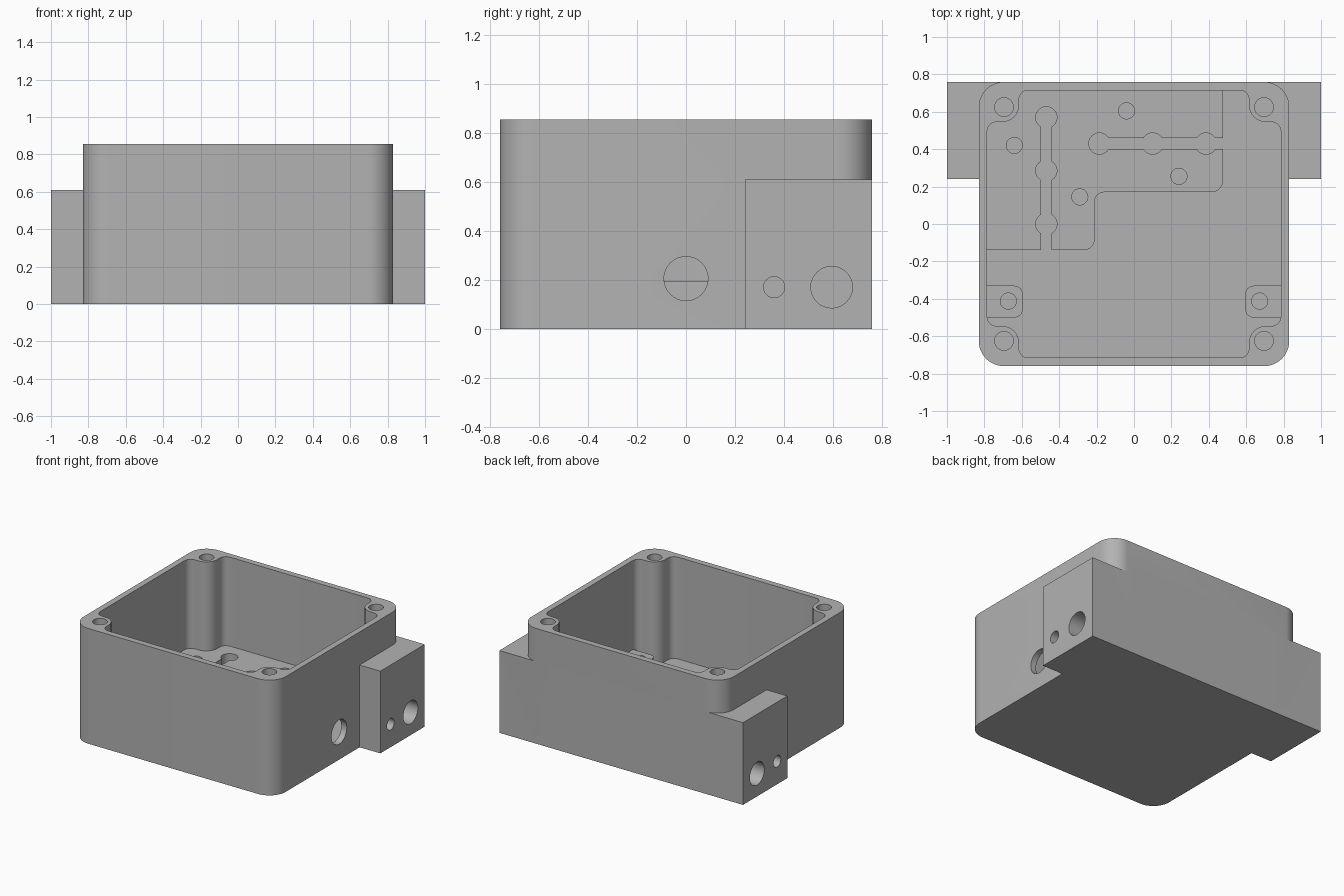
import bpy, bmesh, math
from mathutils import Vector, Matrix

if "Cube" in bpy.data.objects:
    bpy.data.objects.remove(bpy.data.objects["Cube"], do_unlink=True)

grey = bpy.data.materials.new("plain grey")
grey.use_nodes = True
colour = (0.45, 0.45, 0.45, 1)
grey.diffuse_color = colour
grey.node_tree.nodes["Principled BSDF"].inputs["Base Color"].default_value = colour

FLOOR, STEP, TOP = 0.1, 0.195, 0.855


def rounded(corners, steps=8):
    """Outline from (x, y, radius) corners, each rounded by an arc."""
    out = []
    for i, (x, y, r) in enumerate(corners):
        p = Vector((x, y))
        if r == 0:
            out.append(p)
            continue
        a = (Vector(corners[i - 1][:2]) - p).normalized()
        b = (Vector(corners[(i + 1) % len(corners)][:2]) - p).normalized()
        half = a.angle(b) / 2
        centre = p + (a + b).normalized() * r / math.sin(half)
        start = p + a * r / math.tan(half) - centre
        end = p + b * r / math.tan(half) - centre
        turn = math.atan2(start.x * end.y - start.y * end.x, start.dot(end))
        for k in range(steps + 1):
            out.append(centre + Matrix.Rotation(turn * k / steps, 2) @ start)
    return out


def prism(name, outline, z0, z1):
    bm = bmesh.new()
    face = bm.faces.new([bm.verts.new((p[0], p[1], z0)) for p in outline])
    top = bmesh.ops.extrude_face_region(bm, geom=[face])
    verts = [v for v in top["geom"] if isinstance(v, bmesh.types.BMVert)]
    bmesh.ops.translate(bm, verts=verts, vec=(0, 0, z1 - z0))
    bmesh.ops.recalc_face_normals(bm, faces=bm.faces)
    mesh = bpy.data.meshes.new(name)
    bm.to_mesh(mesh)
    bm.free()
    mesh.materials.append(grey)
    obj = bpy.data.objects.new(name, mesh)
    bpy.context.collection.objects.link(obj)
    return obj


def box(name, x0, x1, y0, y1, z0, z1):
    return prism(name, [(x0, y0), (x1, y0), (x1, y1), (x0, y1)], z0, z1)


def circle(x, y, r, n=32):
    return [(x + r * math.cos(math.tau * k / n), y + r * math.sin(math.tau * k / n))
            for k in range(n)]


def bore(x, y, r, z0, z1):
    return prism("bore", circle(x, y, r), z0, z1)


def side_bore(x0, x1, y, z, r):
    """Cylinder along x."""
    obj = prism("side_bore", circle(0, 0, r), x0, x1)
    obj.data.transform(Matrix.Translation((0, y, z)) @ Matrix.Rotation(math.pi / 2, 4, 'Y'))
    return obj


def combine(target, tool, operation='DIFFERENCE'):
    mod = target.modifiers.new("combine", 'BOOLEAN')
    mod.operation, mod.solver, mod.object = operation, 'EXACT', tool
    tool.hide_render = True
    bpy.context.view_layer.objects.active = target
    bpy.ops.object.modifier_apply(modifier=mod.name)
    bpy.data.objects.remove(tool, do_unlink=True)


# Housing with rounded corners and a square mounting block on each side
w, d, r = 0.83, 0.76, 0.135
housing = prism("housing", rounded([(-w, -d, r), (w, -d, r), (w, d, r), (-w, d, r)], 12), 0, TOP)
for s in (-1, 1):
    combine(housing, box("block", *sorted((s * 0.6, s)), 0.24, d, 0, 0.61), 'UNION')

# Cavity outline leaves a screw pillar in every corner
quarter = [(0.785, 0.545, 0.05), (0.615, 0.545, 0.09), (0.615, 0.715, 0.05)]
cavity = []
for sx, sy in ((1, 1), (-1, 1), (-1, -1), (1, -1)):
    part = [(sx * x, sy * y, rad) for x, y, rad in quarter]
    cavity += part if sx * sy > 0 else part[::-1]
combine(housing, prism("cavity", rounded(cavity), FLOOR, 1))

# Lid screw holes, cable hole and the blind holes in the blocks
for sx in (-1, 1):
    for sy in (-1, 1):
        combine(housing, bore(sx * 0.695, sy * 0.625, 0.05, 0.45, 1))
    for y, rad in ((0.36, 0.043), (0.595, 0.085)):
        combine(housing, side_bore(*sorted((sx * 0.83, sx * 1.1)), y, 0.17, rad))
combine(housing, side_bore(0.74, 0.9, 0, 0.205, 0.09))

# Raised platform, let slightly into the walls and floor
platform = prism("platform", rounded([
    (-0.8, -0.14, 0), (-0.21, -0.14, 0.06), (-0.21, 0.17, 0.05),
    (0.475, 0.17, 0.06), (0.475, 0.73, 0), (-0.8, 0.73, 0)]), FLOOR - 0.01, STEP)

# Two wiring channels with round pockets, and four screw holes
combine(platform, box("channel", -0.497, -0.441, -0.3, 0.56, 0, 1))
combine(platform, box("channel", -0.18, 0.6, 0.4, 0.46, 0, 1))
for y in (0, 0.285, 0.57):
    combine(platform, bore(-0.469, y, 0.057, 0, 1))
for x in (-0.185, 0.1, 0.385):
    combine(platform, bore(x, 0.43, 0.057, 0, 1))
for x, y in ((-0.04, 0.605), (0.24, 0.255), (-0.29, 0.145), (-0.64, 0.42)):
    combine(platform, bore(x, y, 0.043, 0, 1))

# Small screw posts on the side walls
posts = []
for s, side in ((-1, "right"), (1, "left")):
    post = prism(side + "_screw_post", rounded([
        (s * 0.8, -0.5, 0), (s * 0.595, -0.5, 0.045),
        (s * 0.595, -0.33, 0.045), (s * 0.8, -0.33, 0)]), FLOOR - 0.01, STEP)
    combine(post, bore(s * 0.672, -0.412, 0.043, 0, 1))
    posts.append(post)

# Smooth the rounded corners and bores, keep edges sharp
for obj in [housing, platform] + posts:
    bpy.ops.object.select_all(action='DESELECT')
    obj.select_set(True)
    bpy.context.view_layer.objects.active = obj
    bpy.ops.object.shade_smooth_by_angle(angle=math.radians(30))
